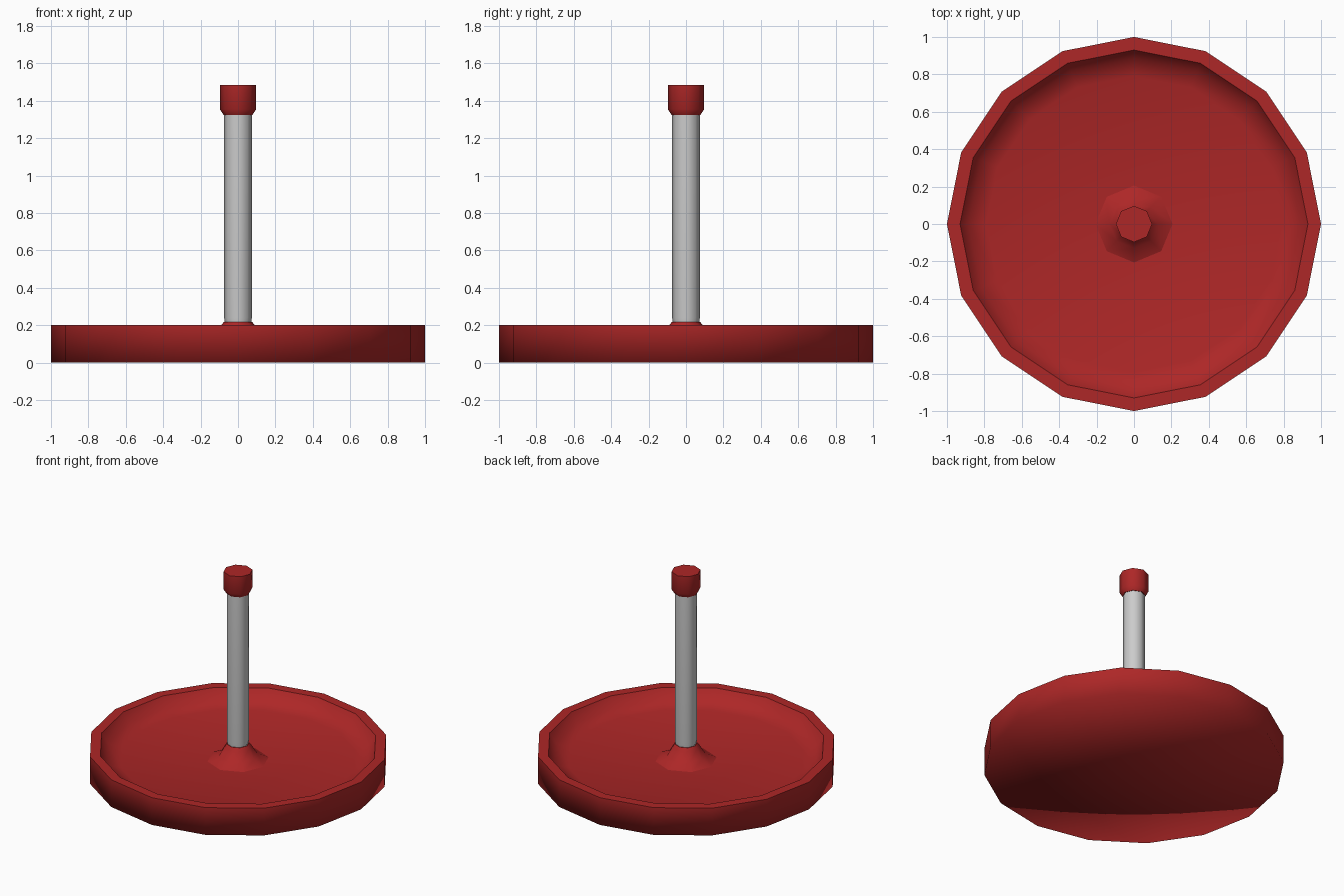
import bpy, bmesh
from math import cos, sin, tau

if "Cube" in bpy.data.objects:
    bpy.data.objects.remove(bpy.data.objects["Cube"])

red = bpy.data.materials.new("red_plastic")
red.diffuse_color = (0.42, 0.02, 0.02, 1)
red.use_nodes = True
red.node_tree.nodes["Principled BSDF"].inputs["Base Color"].default_value = red.diffuse_color


def lathe(name, profile, sides, mat=None, sharp=()):
    """Revolve (radius, z) points listed bottom to top; r = 0 makes a pole.
    Profile indices in sharp keep a crisp edge ring."""
    bm = bmesh.new()
    rings = []
    for r, z in profile:
        if r == 0:
            rings.append([bm.verts.new((0, 0, z))] * sides)
        else:
            rings.append([bm.verts.new((r * cos(tau * i / sides), r * sin(tau * i / sides), z))
                          for i in range(sides)])
    for a, b in zip(rings, rings[1:]):
        for i in range(sides):
            j = (i + 1) % sides
            quad = list(dict.fromkeys((a[i], a[j], b[j], b[i])))
            bm.faces.new(quad).smooth = True
    for k in sharp:
        for i in range(sides):
            edge = bm.edges.get((rings[k][i], rings[k][(i + 1) % sides]))
            edge.smooth = False
    bmesh.ops.recalc_face_normals(bm, faces=bm.faces)
    mesh = bpy.data.meshes.new(name)
    bm.to_mesh(mesh)
    bm.free()
    obj = bpy.data.objects.new(name, mesh)
    bpy.context.collection.objects.link(obj)
    if mat:
        mesh.materials.append(mat)
    return obj


# Sixteen-sided dish with a raised rim and recessed floor
lathe("dish_base", [(0, 0), (1, 0), (1, 0.2), (0.93, 0.2), (0.885, 0.13),
                    (0.79, 0.1), (0, 0.1)], 16, red, sharp=(2, 3))

# Flared hub that rises from the floor to hold the pole
lathe("pole_hub", [(0.21, 0.098), (0.13, 0.135), (0.09, 0.2), (0.075, 0.218),
                   (0, 0.218)], 8, red, sharp=(3,))

# Eight-sided grey pole
lathe("pole", [(0, 0.21), (0.07, 0.21), (0.074, 0.24), (0.074, 1.34), (0, 1.34)],
      8, sharp=(1, 3))

# Red end cap with a tapered collar
lathe("pole_cap", [(0, 1.325), (0.078, 1.325), (0.097, 1.355), (0.097, 1.485), (0, 1.485)],
      8, red, sharp=(1, 3))
